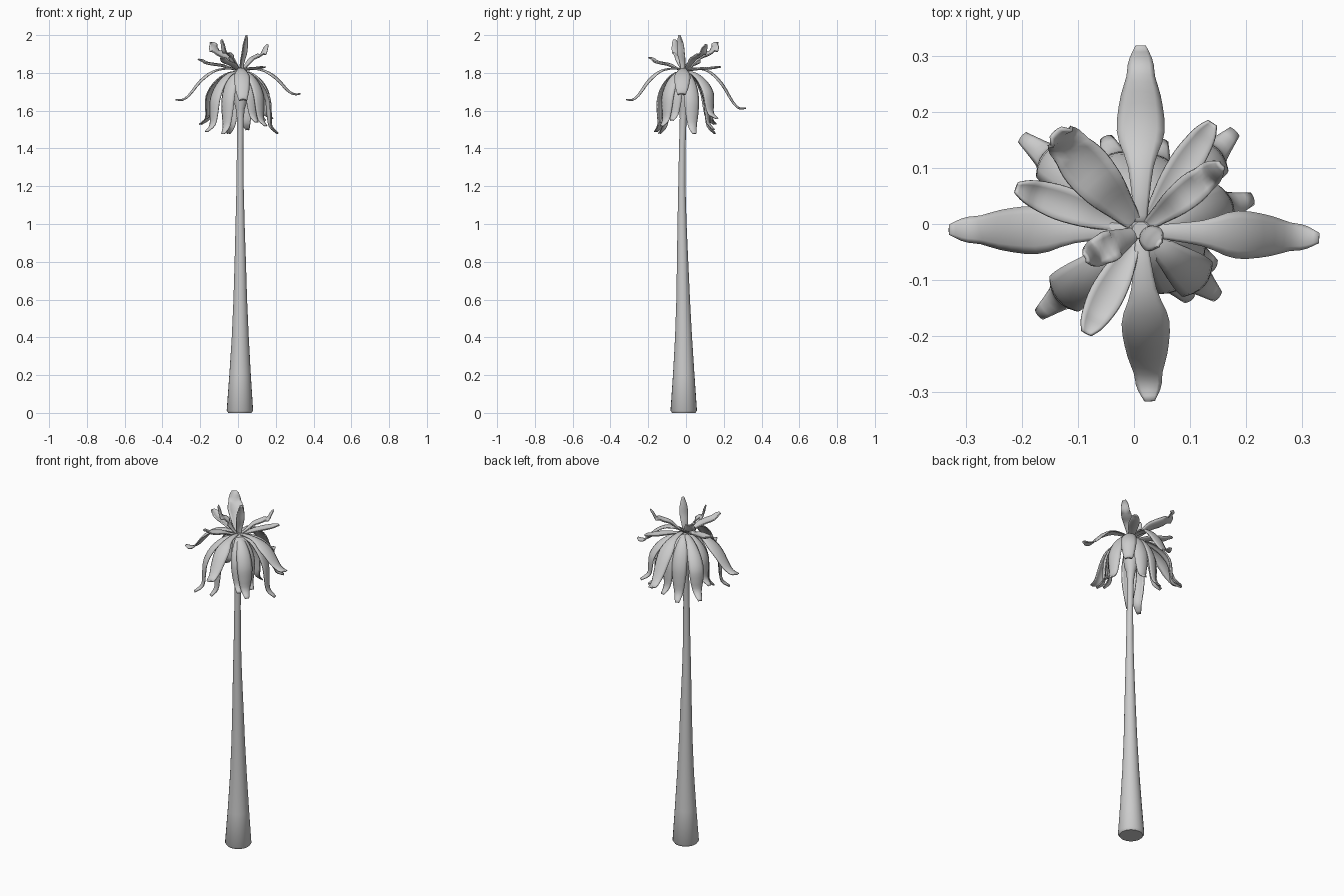
import bpy, bmesh, math
from mathutils import Vector

if "Cube" in bpy.data.objects:
    bpy.data.objects.remove(bpy.data.objects["Cube"])

CX, CY = 0.012, -0.012          # crown axis


def spline(pts, t):
    """Catmull-Rom point on a list of tuples, t in 0..1."""
    v = [Vector(p) for p in pts]
    v = [v[0] * 2 - v[1]] + v + [v[-1] * 2 - v[-2]]
    n = len(pts) - 1
    i = min(int(t * n), n - 1)
    u = t * n - i
    a, b, c, d = v[i:i + 4]
    return 0.5 * (2 * b + (c - a) * u + (2 * a - 5 * b + 4 * c - d) * u ** 2
                  + (3 * b - a - 3 * c + d) * u ** 3)


def finish(bm, name):
    bmesh.ops.recalc_face_normals(bm, faces=bm.faces)
    me = bpy.data.meshes.new(name)
    bm.to_mesh(me)
    bm.free()
    ob = bpy.data.objects.new(name, me)
    bpy.context.collection.objects.link(ob)
    bpy.context.view_layer.objects.active = ob
    ob.select_set(True)
    bpy.ops.object.shade_smooth_by_angle(angle=math.radians(40))
    ob.select_set(False)
    return ob


# trunk: swept rings (x, y, z, radius), flared foot and swollen crown
def trunk(rings, sides=24):
    bm = bmesh.new()
    loops = []
    for x, y, z, r in rings:
        loops.append([bm.verts.new((x + r * math.cos(2 * math.pi * k / sides),
                                    y + r * math.sin(2 * math.pi * k / sides), z))
                      for k in range(sides)])
    for a, b in zip(loops, loops[1:]):
        for k in range(sides):
            j = (k + 1) % sides
            bm.faces.new((a[k], a[j], b[j], b[k]))
    bm.faces.new(loops[0])
    bm.faces.new(loops[-1])
    return finish(bm, "trunk")


trunk([(0.01, -0.012, 0, 0.062), (0.01, -0.012, 0.012, 0.07), (0.011, -0.012, 0.2, 0.057),
       (0.012, -0.013, 0.4, 0.045), (0.012, -0.015, 0.6, 0.036), (0.012, -0.018, 0.8, 0.03),
       (0.011, -0.021, 1.0, 0.024), (0.011, -0.022, 1.2, 0.019), (0.011, -0.02, 1.4, 0.017),
       (0.012, -0.015, 1.56, 0.018), (0.012, -0.012, 1.61, 0.024), (0.013, -0.011, 1.65, 0.036),
       (0.013, -0.011, 1.7, 0.04), (0.013, -0.011, 1.76, 0.036), (0.013, -0.011, 1.81, 0.028),
       (0.012, -0.011, 1.825, 0.015)])


# frond: arched blade swept along a (reach, height) path
def frond(name, tip, path, widths, z0, arch=0.25, steps=18, across=6):
    out = Vector((tip[0] - CX, tip[1] - CY, 0))
    reach = out.length
    out.normalize()
    side = Vector((-out.y, out.x, 0))
    drop = tip[2] - z0

    def centre(t):
        p = spline(path, t)
        return Vector((CX, CY, z0)) + out * (reach * p.x) + Vector((0, 0, drop * p.y))

    bm = bmesh.new()
    rows = []
    for i in range(steps + 1):
        t = i / steps
        c = centre(t)
        tan = (centre(min(t + .02, 1)) - centre(max(t - .02, 0))).normalized()
        nor = tan.cross(side)
        if nor.dot(out + Vector((0, 0, 1))) < 0:
            nor.negate()
        w = max(spline([(x, 0) for x in widths], t).x, 0.004) / 2
        rows.append([bm.verts.new(c + side * (w * u) - nor * (arch * w * u * u))
                     for u in [2 * k / across - 1 for k in range(across + 1)]])
    for a, b in zip(rows, rows[1:]):
        for k in range(across):
            bm.faces.new((a[k], a[k + 1], b[k + 1], b[k]))
    ob = finish(bm, name)
    m = ob.modifiers.new("thickness", 'SOLIDIFY')
    m.thickness = 0.006
    m.offset = 0


# four long spreading fronds
LONG = [(0.03, 0), (0.2, -0.03), (0.42, 0.06), (0.62, 0.36), (0.8, 0.85), (0.9, 1.0), (1, 1)]
LONG_W = [0.018, 0.028, 0.045, 0.082, 0.075, 0.05, 0.042, 0.016]
for n, tip in enumerate([(-0.33, -0.01, 1.66), (0.33, -0.025, 1.69),
                         (0.012, 0.318, 1.615), (0.028, -0.316, 1.66)]):
    frond(f"long_frond_{n}", tip, LONG, LONG_W, 1.82)

# hanging fronds with a flick at the tip
HANG = [(0.05, 0), (0.35, 0.05), (0.62, 0.22), (0.78, 0.45), (0.81, 0.68), (0.83, 0.88), (1, 1)]
HANG_W = [0.02, 0.045, 0.072, 0.08, 0.068, 0.045, 0.02]
for n, tip in enumerate([(-0.2, 0.155, 1.53), (-0.17, -0.162, 1.49), (0.15, -0.13, 1.52),
                         (0.18, 0.165, 1.56), (0.212, 0.045, 1.48), (-0.05, 0.155, 1.48),
                         (-0.08, -0.142, 1.48), (0.145, -0.075, 1.55), (0.1, -0.135, 1.54),
                         (0.05, 0.15, 1.5), (-0.17, 0.02, 1.56)]):
    frond(f"hanging_frond_{n}", tip, HANG, HANG_W, 1.81, 0.35)

# upper fronds, rising in an S-curve
RISE = [(0.03, 0), (0.25, 0.2), (0.45, 0.42), (0.65, 0.52), (0.82, 0.65), (0.92, 0.88), (1, 1)]
for n, (tip, w) in enumerate([((-0.14, 0.165, 1.96), 0.085), ((-0.21, 0.065, 1.87), 0.06),
                              ((0.155, 0.105, 1.95), 0.055), ((-0.085, -0.195, 1.88), 0.06),
                              ((-0.085, -0.06, 1.975), 0.055), ((0.14, 0.18, 1.83), 0.055)]):
    frond(f"upper_frond_{n}", tip, RISE, [w * f for f in (.25, .6, .9, 1, .85, .65, .3)],
          1.81, -0.3)

# upright heart leaf
frond("heart_leaf", (0.045, -0.035, 2.0),
      [(0.1, 0), (0.2, 0.25), (0.5, 0.5), (0.7, 0.75), (1, 1)],
      [0.02, 0.035, 0.045, 0.04, 0.012], 1.81, -0.3)
